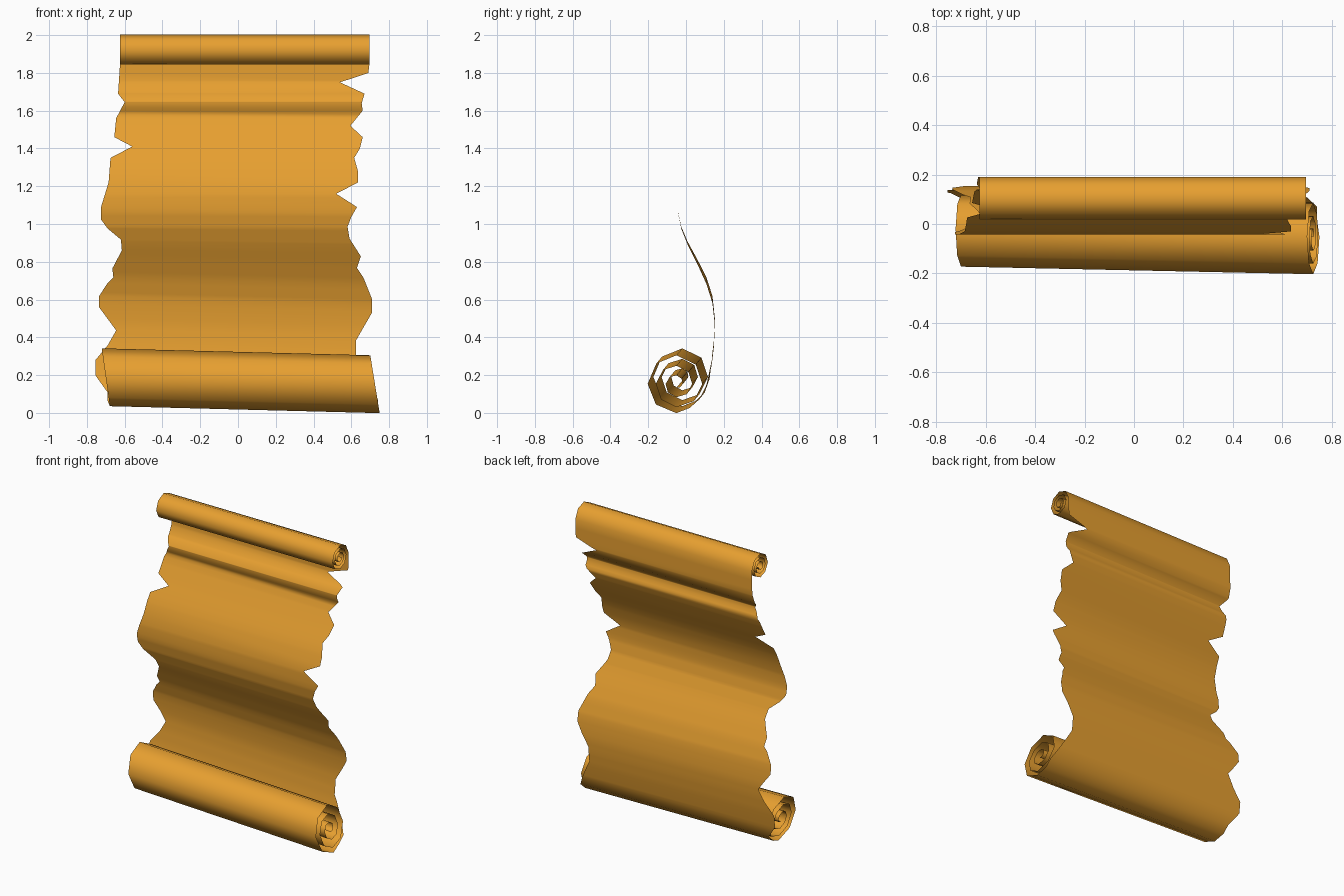
import bpy, bmesh, math

if "Cube" in bpy.data.objects:
    bpy.data.objects.remove(bpy.data.objects["Cube"])


def lerp_table(table, z):
    """Piecewise linear lookup in a table of (z, value), z descending."""
    if z >= table[0][0]:
        return table[0][1]
    for (z0, v0), (z1, v1) in zip(table, table[1:]):
        if z >= z1:
            return v0 + (v1 - v0) * (z0 - z) / (z0 - z1)
    return table[-1][1]


def clamp(v):
    return max(0.0, min(1.0, v))


# Side profile of the hanging sheet (z, y)
PROFILE = [(1.86, .19), (1.76, .19), (1.70, .17), (1.65, .118), (1.62, .122),
           (1.58, .14), (1.53, .12), (1.46, .085), (1.38, .042), (1.30, .0),
           (1.22, -.03), (1.14, -.043), (1.06, -.042), (.98, -.025),
           (.90, .008), (.80, .06), (.70, .108), (.60, .14), (.48, .153),
           (.36, .147), (.26, .135), (.16, .115), (.09, .085), (.045, .035)]

# Torn edges (z, x)
LEFT = [(1.84, -.625), (1.69, -.635), (1.645, -.60), (1.56, -.645),
        (1.46, -.655), (1.41, -.56), (1.35, -.675), (1.22, -.685),
        (1.09, -.725), (1.02, -.725), (.97, -.69), (.91, -.62), (.85, -.615),
        (.75, -.665), (.70, -.66), (.67, -.69), (.60, -.735), (.54, -.735),
        (.42, -.645), (.34, -.69), (.26, -.755), (.18, -.755), (.09, -.69)]
RIGHT = [(1.84, .695), (1.80, .69), (1.75, .54), (1.69, .67), (1.64, .655),
         (1.60, .66), (1.52, .595), (1.46, .66), (1.40, .645), (1.35, .615),
         (1.28, .635), (1.22, .635), (1.16, .52), (1.09, .63), (1.04, .60),
         (.99, .58), (.93, .59), (.84, .65), (.78, .63), (.73, .665),
         (.62, .71), (.55, .71), (.40, .625), (.30, .625), (.09, .74)]

rows = []  # (y, z, left x, right x, sideways lean in y)

# Upper roll, from its core outwards to the back of the sheet
STEPS = 8
for i in range(3 * STEPS, -1, -1):
    t = i / STEPS
    a = math.tau * t
    r = .092 - .025 * t
    rows.append((.098 + r * math.cos(a), 1.918 + r * math.sin(a), -.625, .695, 0))

# Hanging sheet
levels = sorted({z for table in (PROFILE, LEFT, RIGHT) for z, _ in table}, reverse=True)
for z in levels:
    rows.append((lerp_table(PROFILE, z), z, lerp_table(LEFT, z),
                 lerp_table(RIGHT, z), clamp((.28 - z) / .2)))

# Lower roll, under the front and inwards to its core
TURN_RADIUS = [(3, .02), (2, .07), (1, .122), (.5, .151), (0, .154)]
for i in range(3 * STEPS + 1):
    t = i / STEPS
    a = -math.pi / 2 - math.tau * t
    r = lerp_table(TURN_RADIUS, t)
    s = math.sin(a) * r / .154
    rows.append((-.035 + r * math.cos(a), .172 + r * math.sin(a),
                 -.70 - .022 * s, .725 - .025 * s, 1))

# Parchment surface, leaning slightly towards the bottom
bm = bmesh.new()
pairs = []
for y, z, xl, xr, lean in rows:
    drop = clamp((1.1 - z) / .4)
    pairs.append([bm.verts.new((x, y - .015 * lean * x / .7, z - .018 * drop * x / .7))
                  for x in (xl, xr)])
for (a, b), (c, d) in zip(pairs, pairs[1:]):
    bm.faces.new((a, c, d, b)).smooth = True
mesh = bpy.data.meshes.new("parchment_scroll")
bm.to_mesh(mesh)
bm.free()

scroll = bpy.data.objects.new("parchment_scroll", mesh)
bpy.context.collection.objects.link(scroll)
mat = bpy.data.materials.new("parchment")
mat.diffuse_color = (.8, .35, .03, 1)
mat.use_nodes = True
mat.node_tree.nodes["Principled BSDF"].inputs["Base Color"].default_value = mat.diffuse_color
mesh.materials.append(mat)
